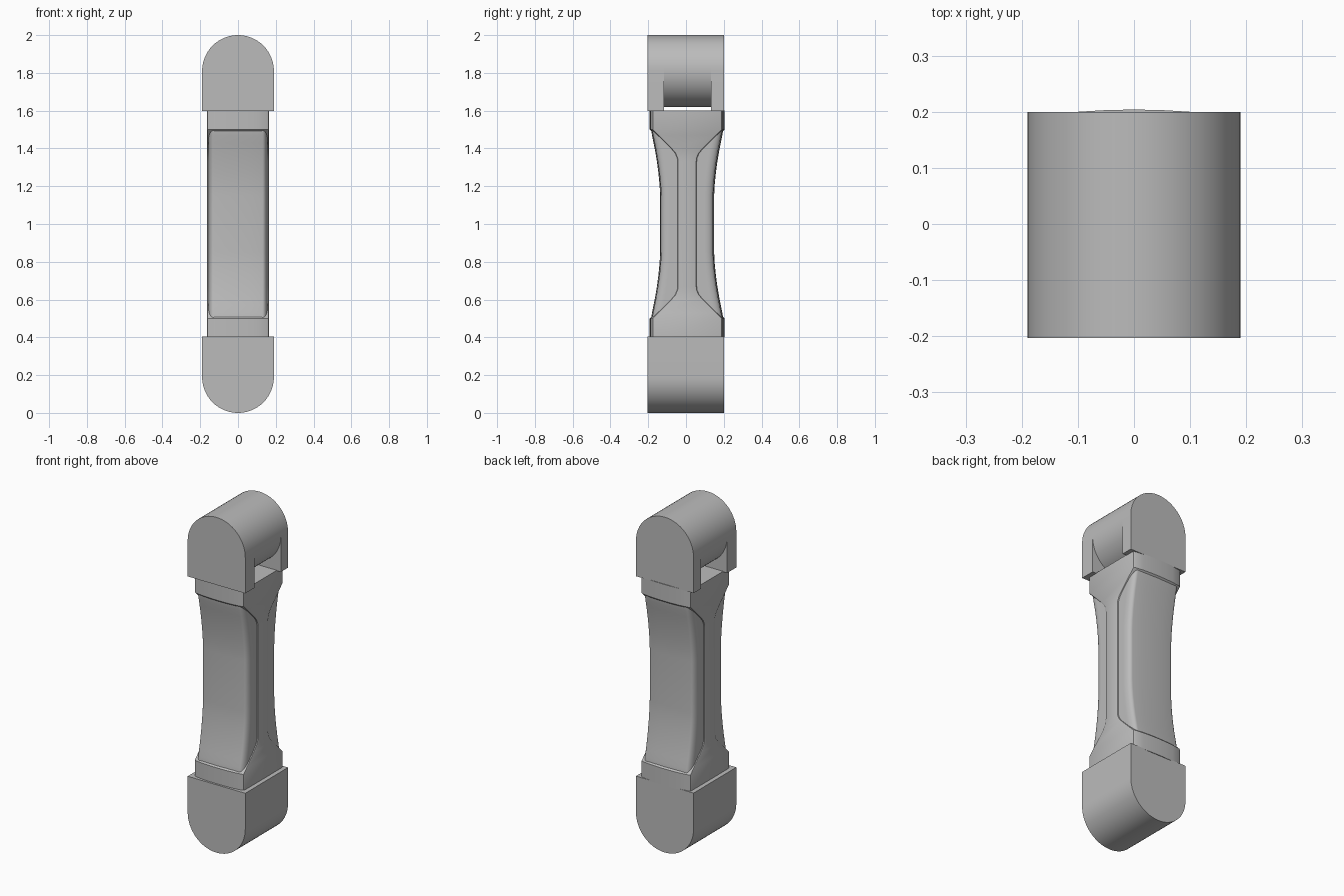
import bpy, bmesh, math

cube = bpy.data.objects.get("Cube")
if cube:
    bpy.data.objects.remove(cube, do_unlink=True)

grey = bpy.data.materials.new("plain_grey")
grey.use_nodes = True
colour = (0.5, 0.5, 0.5, 1)
grey.diffuse_color = colour
grey.node_tree.nodes["Principled BSDF"].inputs["Base Color"].default_value = colour

R = 0.19              # radius of the end caps
Y0, Y1 = -0.203, 0.2  # depth of the end blocks


def loft(name, rings, angle=30):
    """Skin a list of equal-length rings, close both ends, smooth by angle."""
    bm = bmesh.new()
    rows = [[bm.verts.new(p) for p in ring] for ring in rings]
    n = len(rows[0])
    for a, b in zip(rows, rows[1:]):
        for i in range(n):
            j = (i + 1) % n
            bm.faces.new((a[i], a[j], b[j], b[i]))
    bm.faces.new(rows[0])
    bm.faces.new(rows[-1])
    bmesh.ops.recalc_face_normals(bm, faces=bm.faces)
    mesh = bpy.data.meshes.new(name)
    bm.to_mesh(mesh)
    bm.free()
    mesh.materials.append(grey)
    obj = bpy.data.objects.new(name, mesh)
    bpy.context.collection.objects.link(obj)
    bpy.ops.object.select_all(action="DESELECT")
    obj.select_set(True)
    bpy.context.view_layer.objects.active = obj
    bpy.ops.object.shade_smooth_by_angle(angle=math.radians(angle))
    return obj


def extrude_y(name, outline, y0, y1):
    return loft(name, [[(x, y, z) for x, z in outline] for y in (y0, y1)])


def arc(cz, start, end, steps=32):
    angles = [math.radians(start + (end - start) * i / steps) for i in range(steps + 1)]
    return [(R * math.cos(a), cz + R * math.sin(a)) for a in angles]


# Lower end block, rounded underneath
extrude_y("lower_block", arc(R, 180, 360) + [(R, 0.405), (-R, 0.405)], Y0, Y1)

# Upper end: a roller between two arched cheeks
arch = arc(2 - R, 0, 180) + [(-R, 1.597), (R, 1.597)]
extrude_y("front_cheek", arch, Y0, -0.116)
extrude_y("back_cheek", arch, 0.132, Y1)
extrude_y("upper_roller", arc(2 - R, 0, 360, 64)[:-1], -0.116, 0.132)


def mirrored_rows(lower):
    """Repeat the lower half of a (height, half depth) list above mid-height."""
    return lower + [(2 - z, d) for z, d in reversed(lower)]


def section(quarter, z, shift=0.006):
    """Four-way mirror of a quarter outline running from the side to the middle."""
    half = quarter + [(-x, y) for x, y in reversed(quarter[:-1])]
    return [(x, y + shift, z) for x, y in half + [(-x, -y) for x, y in half]]


# Core of the shaft: wide ends with bowed faces, slim web between
core_rows = mirrored_rows([(0.4, 0.198), (0.5, 0.198), (0.53, 0.168), (0.6, 0.098),
                           (0.625, 0.077), (0.65, 0.066), (0.67, 0.064)])
loft("shaft_core", [section([(0.164, d - 0.024), (0.161, d - 0.016), (0.152, d - 0.011),
                             (0.1, d - 0.004), (0.05, d - 0.001), (0, d)], z)
                    for z, d in core_rows])

# Waisted grip pad, rounded at its corners, over the web
pad_rows = mirrored_rows([(0.47, 0.192), (0.5, 0.191), (0.53, 0.186), (0.57, 0.178),
                          (0.61, 0.17), (0.67, 0.16), (0.73, 0.152), (0.79, 0.146),
                          (0.85, 0.143)])


def pad_section(d, z, w=0.156, r=0.045):
    quarter = [(w, 0.03)]
    for i in range(9):
        a = math.radians(i * 90 / 8)
        quarter.append((w - r * 0.6 * (1 - math.cos(a)), d - 0.006 - r * (1 - math.sin(a))))
    return section(quarter + [(0.07, d - 0.002), (0, d)], z)


loft("grip_pad", [pad_section(d, z) for z, d in pad_rows], 40)
